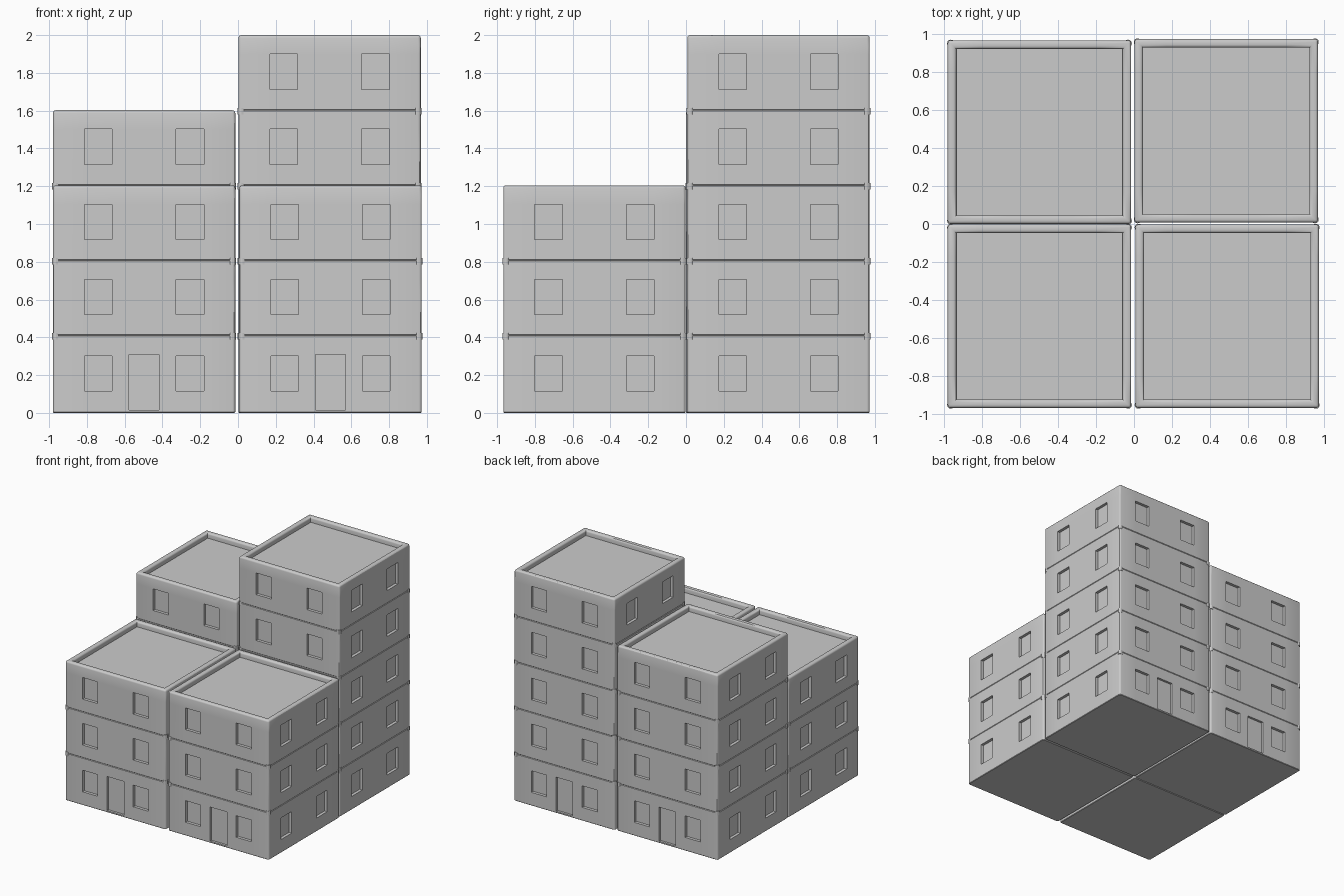
import bpy
import bmesh
from mathutils import Vector

if "Cube" in bpy.data.objects:
    bpy.data.objects.remove(bpy.data.objects["Cube"], do_unlink=True)

HALF = 0.4825           # half width of a tower
GROUND, STOREY = 0.41, 0.3975
RIM, SUNK = 0.045, 0.045
WIN_X, WIN_W, WIN_H = 0.243, 0.073, 0.187
DOOR_W, DOOR_LOW, DOOR_TOP = 0.08, 0.015, 0.31

concrete = bpy.data.materials.new("plain_grey")
concrete.use_nodes = True
GREY = (0.6, 0.6, 0.6, 1)
concrete.diffuse_color = GREY
concrete.node_tree.nodes["Principled BSDF"].inputs["Base Color"].default_value = GREY


def finish(bm, name, location):
    bmesh.ops.recalc_face_normals(bm, faces=bm.faces[:])
    mesh = bpy.data.meshes.new(name)
    bm.to_mesh(mesh)
    bm.free()
    mesh.materials.append(concrete)
    obj = bpy.data.objects.new(name, mesh)
    obj.location = location
    bpy.context.collection.objects.link(obj)
    bpy.ops.object.select_all(action='DESELECT')
    obj.select_set(True)
    bpy.context.view_layer.objects.active = obj
    bpy.ops.object.shade_smooth_by_angle()


def cut(bm, axis, value):
    normal = Vector((0, 0, 0))
    normal[axis] = 1
    bmesh.ops.bisect_plane(bm, geom=bm.verts[:] + bm.edges[:] + bm.faces[:],
                           plane_co=normal * value, plane_no=normal)


def push_in(bm, side, depth, inside):
    """Sink the wall cells of one side that pass the inside test."""
    axis = 0 if side.x else 1
    cells = []
    for f in bm.faces:
        c = f.calc_center_median()
        if f.normal.dot(side) > 0.99 and c.dot(side) > HALF - 0.001 and inside(c[1 - axis], c.z):
            cells.append(f)
    made = bmesh.ops.extrude_face_region(bm, geom=cells)
    verts = [g for g in made["geom"] if isinstance(g, bmesh.types.BMVert)]
    left_over = [f for f in cells if f.is_valid]
    if left_over:
        bmesh.ops.delete(bm, geom=left_over, context='FACES_ONLY')
    bmesh.ops.translate(bm, verts=verts, vec=-side * depth)


def bevel(bm, edges, size, segments):
    bmesh.ops.bevel(bm, geom=edges, offset=size, offset_type='OFFSET',
                    segments=segments, profile=0.5, affect='EDGES', clamp_overlap=True)


def build_storey(name, location, height, sill, is_roof, door_side):
    bm = bmesh.new()
    bmesh.ops.create_cube(bm, size=1)
    bmesh.ops.scale(bm, verts=bm.verts[:], vec=(2 * HALF, 2 * HALF, height))
    bmesh.ops.translate(bm, verts=bm.verts[:], vec=(0, 0, height / 2))

    # Sunken roof inside a parapet
    if is_roof:
        top = [f for f in bm.faces if f.normal.z > 0.9]
        bmesh.ops.inset_region(bm, faces=top, thickness=RIM, use_even_offset=True)
        made = bmesh.ops.extrude_face_region(bm, geom=top)
        old = [f for f in top if f.is_valid]
        if old:
            bmesh.ops.delete(bm, geom=old, context='FACES_ONLY')
        bmesh.ops.translate(bm, vec=(0, 0, -SUNK),
                            verts=[g for g in made["geom"] if isinstance(g, bmesh.types.BMVert)])

    # Rounded corners and parapet, fine chamfer along the seams
    def on_top(e):
        return all(v.co.z > height - 0.001 for v in e.verts)

    def outer_upright(e):
        a, b = e.verts
        return abs(a.co.z - b.co.z) > height / 2

    def crosswise(e):
        d = e.verts[0].co - e.verts[1].co
        return abs(d.x) > 0.001 and abs(d.y) > 0.001

    bevel(bm, [e for e in bm.edges if outer_upright(e) or
               (is_roof and on_top(e) and not crosswise(e))], 0.015, 3)
    bm.normal_update()
    seams = [e for e in bm.edges if len(e.link_faces) == 2 and e.calc_face_angle() > 1.2
             and (all(v.co.z < 0.001 for v in e.verts) or (on_top(e) and not is_roof))]
    bevel(bm, seams, 0.004, 1)

    # Wall grid for the openings
    for axis in (0, 1):
        for s in (-1, 1):
            cut(bm, axis, s * WIN_X - WIN_W)
            cut(bm, axis, s * WIN_X + WIN_W)
    cut(bm, 2, sill)
    cut(bm, 2, sill + WIN_H)
    if door_side:
        for value in (-DOOR_W, DOOR_W):
            cut(bm, 0, value)
        cut(bm, 2, DOOR_LOW)
        cut(bm, 2, DOOR_TOP)
    bm.normal_update()

    # Recessed windows on all sides, and the door
    for side in (Vector((1, 0, 0)), Vector((-1, 0, 0)), Vector((0, 1, 0)), Vector((0, -1, 0))):
        push_in(bm, side, 0.025, lambda u, z: abs(abs(u) - WIN_X) < WIN_W
                and sill < z < sill + WIN_H)
    if door_side:
        push_in(bm, Vector((0, door_side, 0)), 0.02,
                lambda u, z: abs(u) < DOOR_W and DOOR_LOW < z < DOOR_TOP)
    finish(bm, name, location)


def build_knuckles(name, location):
    """Small round joints at the four corners of a seam."""
    bm = bmesh.new()
    for sx in (-1, 1):
        for sy in (-1, 1):
            made = bmesh.ops.create_cone(bm, cap_ends=True, segments=12, depth=0.035,
                                         radius1=0.02, radius2=0.02)
            bmesh.ops.translate(bm, verts=made["verts"],
                                vec=(sx * (HALF - 0.016), sy * (HALF - 0.016), 0))
    finish(bm, name, location)


def build_tower(name, x, y, floors, door_side):
    z = 0
    for i in range(floors):
        height = STOREY if i else GROUND
        build_storey(f"{name}_storey_{i + 1}", (x, y, z), height, 0.11 if i else 0.115,
                     i == floors - 1, 0 if i else door_side)
        z += height
        if i < floors - 1:
            build_knuckles(f"{name}_corner_joints_{i + 1}", (x, y, z - 0.005))


build_tower("front_right_tower", -0.497, -0.485, 3, -1)
build_tower("front_left_tower", 0.49, -0.485, 3, -1)
build_tower("back_right_tower", -0.497, 0.483, 4, 1)
build_tower("back_left_tower", 0.485, 0.49, 5, 1)
